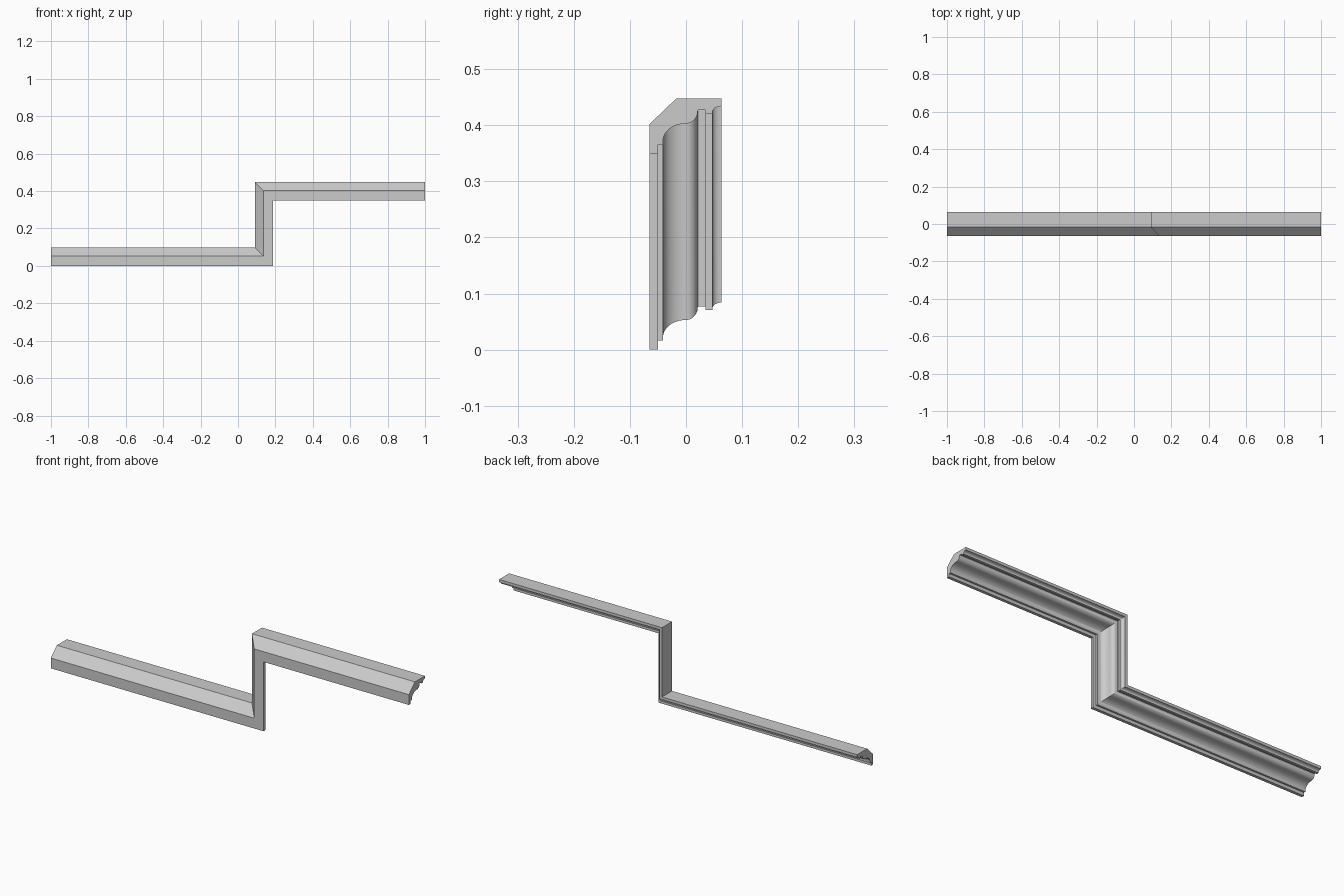
import bpy, bmesh
from math import sin, cos, pi

if "Cube" in bpy.data.objects:
    bpy.data.objects.remove(bpy.data.objects["Cube"])

STEP_X, RISE = 0.188, 0.35


def arc(cy, cd, ry, rd, a0, a1, n=10):
    """Elliptical arc in the (y, depth) profile plane, angles in degrees."""
    pts = []
    for i in range(n + 1):
        a = (a0 + (a1 - a0) * i / n) * pi / 180
        pts.append((cy + ry * cos(a), cd + rd * sin(a)))
    return pts


# Moulding cross-section: y, and height above the lower lip
profile = [(0.063, 0.098), (-0.017, 0.098), (-0.065, 0.052), (-0.065, 0.0),
           (-0.05, 0.0), (-0.05, 0.016), (-0.041, 0.016)]
profile += arc(0.0, 0.022, 0.041, 0.031, 180, 90)           # ogee, hollow half
profile += arc(0.0, 0.076, 0.021, 0.023, -90, 0)[1:]        # ogee, round half
profile += [(0.021, 0.077), (0.035, 0.077), (0.035, 0.071), (0.047, 0.071)]
profile += arc(0.063, 0.073, 0.016, 0.011, 180, 90, 6)      # small back cove

# Stations along the stepped run, with mitred corners
stations = [lambda d: (-1.0, d),
            lambda d: (STEP_X - d, d),
            lambda d: (STEP_X - d, RISE + d),
            lambda d: (1.0, RISE + d)]

bm = bmesh.new()
rings = []
for place in stations:
    ring = []
    for y, d in profile:
        x, z = place(d)
        ring.append(bm.verts.new((x, y, z)))
    rings.append(ring)

# Long faces between stations
n = len(profile)
for a, b in zip(rings, rings[1:]):
    for i in range(n):
        j = (i + 1) % n
        bm.faces.new((a[i], a[j], b[j], b[i]))

# End caps
bm.faces.new(rings[0])
bm.faces.new(rings[-1][::-1])
bmesh.ops.recalc_face_normals(bm, faces=bm.faces)

mesh = bpy.data.meshes.new("stepped_crown_moulding")
bm.to_mesh(mesh)
bm.free()
moulding = bpy.data.objects.new("stepped_crown_moulding", mesh)
bpy.context.collection.objects.link(moulding)

# Smooth the curves, keep steps and mitres crisp
bpy.context.view_layer.objects.active = moulding
moulding.select_set(True)
bpy.ops.object.shade_smooth_by_angle(angle=pi / 6)
